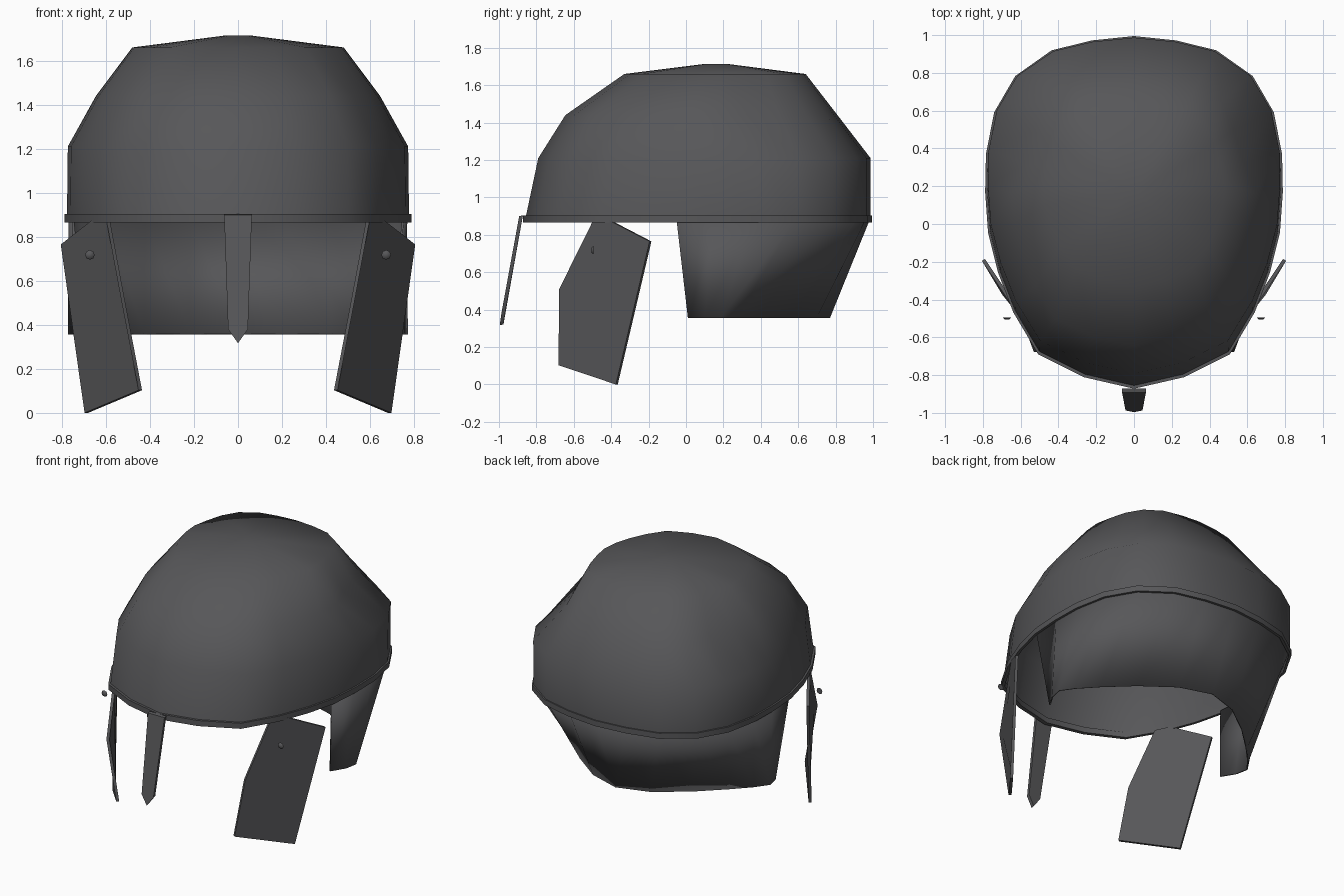
import bpy, bmesh, math
from mathutils import Vector

if "Cube" in bpy.data.objects:
    bpy.data.objects.remove(bpy.data.objects["Cube"])

steel = bpy.data.materials.new("dark_steel")
steel.diffuse_color = (0.095, 0.095, 0.1, 1)
steel.use_nodes = True
steel.node_tree.nodes["Principled BSDF"].inputs["Base Color"].default_value = steel.diffuse_color

# Half plan of the helmet, from back centre round to front centre
HALF = [(0, .99), (.22, .967), (.43, .915), (.62, .78), (.73, .59), (.773, .37), (.777, .17),
        (.762, -.04), (.71, -.25), (.63, -.46), (.5, -.68), (.26, -.8), (0, -.86)]
PLAN = HALF + [(-x, y) for x, y in HALF[-2:0:-1]]


def make(name, verts, faces, angle=None):
    me = bpy.data.meshes.new(name)
    me.from_pydata(verts, [], faces)
    bm = bmesh.new()
    bm.from_mesh(me)
    bmesh.ops.remove_doubles(bm, verts=bm.verts[:], dist=1e-5)
    bmesh.ops.recalc_face_normals(bm, faces=bm.faces[:])
    bm.to_mesh(me)
    bm.free()
    me.materials.append(steel)
    ob = bpy.data.objects.new(name, me)
    bpy.context.collection.objects.link(ob)
    if angle:
        me.shade_smooth()
        me.set_sharp_from_angle(angle=math.radians(angle))
    return ob


def ring(half_width, front, back, z, pinch=0):
    """Plan outline stretched to given limits; pinch narrows the rear corners."""
    s = half_width / .777
    pts = []
    for x, y in PLAN:
        t = max(0, (y - .17) / .82)
        w = 1 - pinch * 4 * t * (1 - t)
        pts.append((x * s * w, front + (y + .86) / 1.85 * (back - front), z))
    return pts


def loft(rings, closed=True):
    n = len(rings[0])
    verts = [v for r in rings for v in r]
    faces = [(k * n + i, k * n + (i + 1) % n, (k + 1) * n + (i + 1) % n, (k + 1) * n + i)
             for k in range(len(rings) - 1) for i in range(n if closed else n - 1)]
    return verts, faces


def slab(name, outline, thickness):
    """Softly shaded plate with thickness given as a vector towards its back."""
    t = Vector(thickness)
    n = len(outline)
    verts = [Vector(p) for p in outline] + [Vector(p) + t for p in outline]
    faces = [tuple(range(n)), tuple(range(2 * n - 1, n - 1, -1))]
    faces += [(i, (i + 1) % n, n + (i + 1) % n, n + i) for i in range(n)]
    return make(name, verts, faces, 60)


# Dome: stacked rings closed by a small flat crown
v, f = loft([ring(.777, -.86, .987, .88), ring(.773, -.79, .987, 1.21),
             ring(.645, -.645, .81, 1.44, .13), ring(.48, -.33, .64, 1.66, .05),
             ring(.06, .1, .22, 1.714)])
n = len(PLAN)
f.append(tuple(range(4 * n, 5 * n)))
make("dome", v, f, 80)

# Rim band around the lower edge
outer, inner = (.788, -.872, .995), (.772, -.845, .978)
make("rim", *loft([ring(*outer, .865), ring(*outer, .903), ring(*inner, .903),
                   ring(*inner, .865), ring(*outer, .865)]), 40)

# Neck guard: rear part of the plan, tapering to a narrower lower edge
LOW = [(0, .77), (.22, .7), (.43, .545), (.6, .385), (.71, .27), (.772, .185), (.755, .1), (.7, .01)]


def mirrored(half, z):
    return [(-x, y, z) for x, y in half[:0:-1]] + [(x, y, z) for x, y in half]


top = mirrored([(x * .99, y - .01) for x, y in HALF[:8]], .875)
guard = make("neck_guard", *loft([top, mirrored(LOW, .356)], closed=False), 50)
sol = guard.modifiers.new("thickness", 'SOLIDIFY')
sol.thickness = .01
sol.offset = -1

# Nose guard: tapered strip with a pointed tip
slab("nose_guard", [(-.063, -.892, .9), (.063, -.892, .9), (.045, -.987, .38),
                    (0, -.996, .317), (-.045, -.987, .38)], (0, .02, .004))

# Cheek plates and rivets, one on each side
for side, s in (("right", 1), ("left", -1)):
    pts = [(.655, -.42, .882), (.805, -.195, .765), (.697, -.375, 0),
           (.452, -.682, .103), (.53, -.678, .51), (.597, -.5, .87)]
    slab("cheek_plate_" + side, [(s * x, y, z) for x, y, z in pts], (-s * .016, .01, 0))
    circ = [(math.cos(a * math.pi / 4), math.sin(a * math.pi / 4)) for a in range(8)]
    v, f = loft([[(s * .673 + r * c, y, .718 + r * d) for c, d in circ]
                 for r, y in ((.022, -.495), (.013, -.505))])
    f += [tuple(range(8)), tuple(range(8, 16))]
    make("rivet_" + side, v, f, 60)
